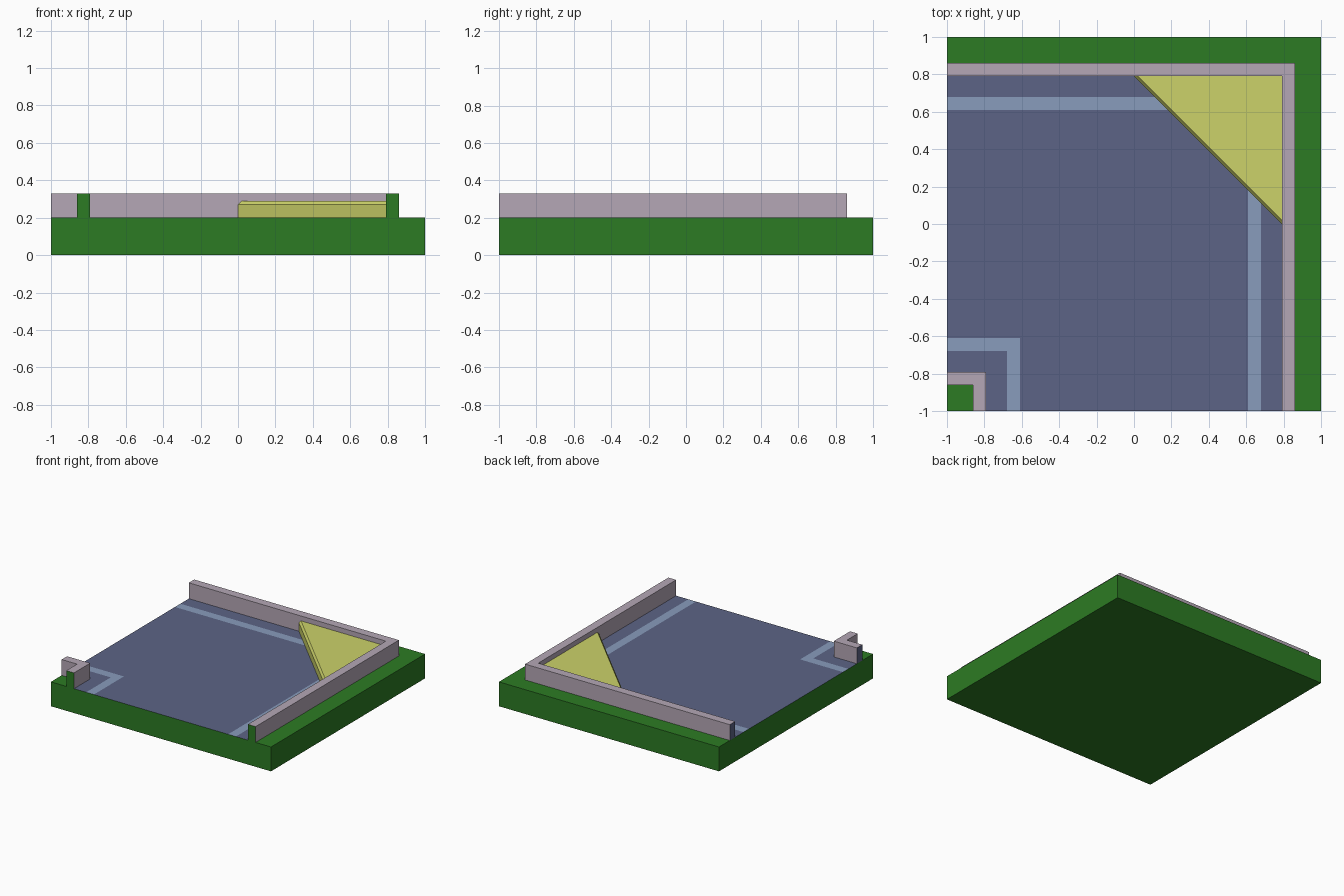
import bpy, bmesh

if "Cube" in bpy.data.objects:
    bpy.data.objects.remove(bpy.data.objects["Cube"])


def material(name, rgb):
    # screen colour (0-255) to linear
    m = bpy.data.materials.new(name)
    m.diffuse_color = [(c / 255) ** 2.2 for c in rgb] + [1]
    m.use_nodes = True
    m.node_tree.nodes["Principled BSDF"].inputs["Base Color"].default_value = m.diffuse_color
    return m


GREEN = material("grass_green", (48, 122, 40))
SLATE = material("floor_slate", (93, 100, 133))
PALE = material("stripe_blue", (135, 155, 187))
MAUVE = material("wall_mauve", (179, 166, 180))
YELLOW = material("wedge_yellow", (203, 209, 105))


def finish(name, bm, *mats):
    me = bpy.data.meshes.new(name)
    bm.normal_update()
    bm.to_mesh(me)
    bm.free()
    for m in mats:
        me.materials.append(m)
    ob = bpy.data.objects.new(name, me)
    bpy.context.collection.objects.link(ob)
    return ob


def loft(bm, layers, bottom=True, top=True):
    """Join counter-clockwise (outline, z) layers; returns the side faces."""
    rings = [[bm.verts.new((x, y, z)) for x, y in pts] for pts, z in layers]
    n = len(rings[0])
    sides = [bm.faces.new((lo[i], lo[(i + 1) % n], hi[(i + 1) % n], hi[i]))
             for lo, hi in zip(rings, rings[1:]) for i in range(n)]
    if bottom:
        bm.faces.new(rings[0][::-1])
    if top:
        bm.faces.new(rings[-1])
    return sides


def elbow(a, b):
    """L-shaped band around the front-left corner, from offset a to b."""
    inner = [(-1, a), (a, a), (a, -1)] if a > -1 else [(-1, -1)]
    return [(-1, b)] + inner + [(b, -1), (b, b)]


FLOOR, TOP = 0.2, 0.33

# Base slab, its top is filled by the flat bands below
bm = bmesh.new()
square = [(-1, -1), (1, -1), (1, 1), (-1, 1)]
loft(bm, [(square, 0), (square, FLOOR)], top=False)
finish("base", bm, GREEN)

# Flush surface bands
for name, a, b, mat in [
    ("inner_grass", -1, -0.86, GREEN),
    ("inner_floor_edge", -0.79, -0.68, SLATE),
    ("inner_stripe", -0.68, -0.61, PALE),
    ("floor", -0.61, 0.61, SLATE),
    ("outer_stripe", 0.61, 0.68, PALE),
    ("outer_floor_edge", 0.68, 0.79, SLATE),
    ("outer_grass", 0.86, 1, GREEN),
]:
    bm = bmesh.new()
    loft(bm, [(elbow(a, b), FLOOR)], bottom=False)
    finish(name, bm, mat)

# Raised corner walls with coloured cut ends
for name, a, b in [("inner_wall", -0.86, -0.79), ("outer_wall", 0.79, 0.86)]:
    bm = bmesh.new()
    outline = elbow(a, b)
    sides = loft(bm, [(outline, FLOOR), (outline, TOP)], bottom=False)
    sides[0].material_index = 2
    sides[3].material_index = 1
    finish(name, bm, MAUVE, GREEN, SLATE)


# Diagonal corner wedge with chamfered front edge, tucked into the walls
def triangle(d):
    return [(-0.02 + d, 0.81), (0.81, -0.02 + d), (0.81, 0.81)]


bm = bmesh.new()
loft(bm, [(triangle(0), FLOOR), (triangle(0), 0.27), (triangle(0.02), 0.29)])
finish("corner_wedge", bm, YELLOW)
